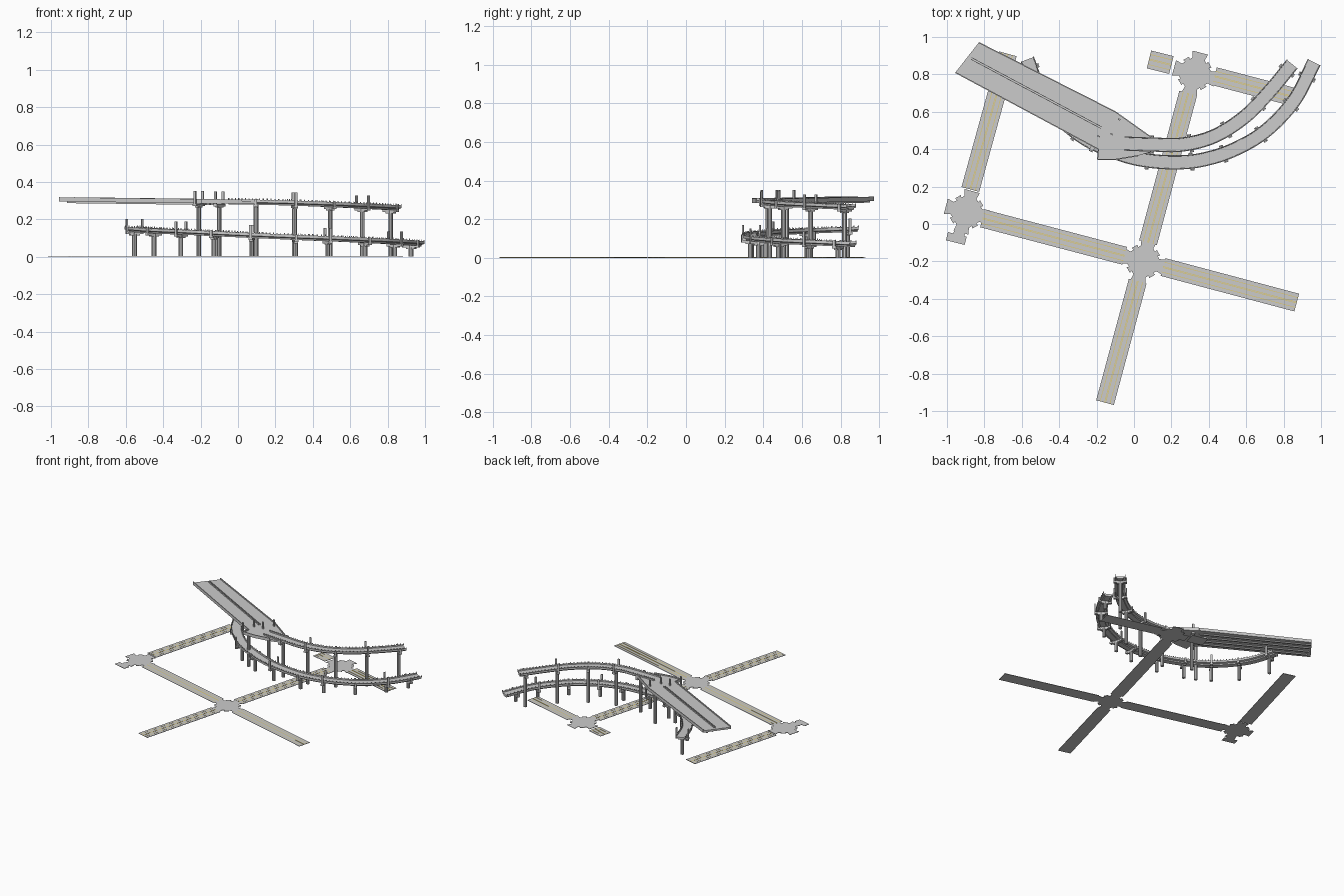
import bpy, bmesh, math
from mathutils import Vector, Matrix

if "Cube" in bpy.data.objects:
    bpy.data.objects.remove(bpy.data.objects["Cube"])

yellow = bpy.data.materials.new("road_yellow")
yellow.diffuse_color = (0.75, 0.6, 0.15, 1)
yellow.use_nodes = True
yellow.node_tree.nodes["Principled BSDF"].inputs["Base Color"].default_value = yellow.diffuse_color

def finish(name, bm, mat=None):
    bmesh.ops.recalc_face_normals(bm, faces=bm.faces)
    me = bpy.data.meshes.new(name)
    bm.to_mesh(me)
    bm.free()
    ob = bpy.data.objects.new(name, me)
    bpy.context.collection.objects.link(ob)
    if mat:
        me.materials.append(mat)
    return ob

def prism(bm, pts, bottom, top):
    """Closed outline extruded between two height functions of x."""
    lo = [bm.verts.new((x, y, bottom(x))) for x, y in pts]
    hi = [bm.verts.new((x, y, top(x))) for x, y in pts]
    bm.faces.new(lo)
    bm.faces.new(hi)
    n = len(pts)
    for i in range(n):
        bm.faces.new((lo[i], lo[(i + 1) % n], hi[(i + 1) % n], hi[i]))

def strip(bm, a, b, w, bottom, top, off=0.0):
    """Straight bar from a to b, shifted sideways by off."""
    a, b = Vector(a), Vector(b)
    d = (b - a).normalized()
    s = Vector((-d.y, d.x))
    a, b = a + s * off, b + s * off
    prism(bm, [a + s * w / 2, a - s * w / 2, b - s * w / 2, b + s * w / 2], bottom, top)

def box(bm, c, size, ang=0.0):
    m = Matrix.Translation(c) @ Matrix.Rotation(ang, 4, 'Z') @ Matrix.Diagonal((*size, 1))
    bmesh.ops.create_cube(bm, size=1, matrix=m)

def level(z):
    return lambda x: z

# Ground roads with yellow lane lines
roads = [((-0.81, 0.03), (-0.05, -0.17)), ((0.155, -0.23), (0.87, -0.42)),
         ((0.075, -0.10), (0.29, 0.70)), ((0.02, -0.305), (-0.155, -0.955)),
         ((-0.875, 0.185), (-0.675, 0.91)), ((0.08, 0.88), (0.20, 0.85)),
         ((0.43, 0.79), (0.85, 0.68))]
bm, lines = bmesh.new(), bmesh.new()
for a, b in roads:
    strip(bm, a, b, 0.098, level(0), level(0.003))
    for off in (-0.027, -0.003, 0.003, 0.027):
        strip(lines, a, b, 0.003, level(0.003), level(0.0036), off)
strip(bm, (-1.0, -0.065), (-0.90, -0.09), 0.045, level(0), level(0.003))
finish("ground_roads", bm)
finish("lane_lines", lines, yellow)

# Junctions: round plate with short notched arms
bm = bmesh.new()
tilt = math.radians(-15)
for cx, cy in ((0.05, -0.2), (-0.895, 0.065), (0.325, 0.805)):
    pts = []
    for k in range(8):
        a = tilt + k * math.pi / 4
        arm, half = (0.115, 0.042) if k % 2 == 0 else (0.093, 0.018)
        root = 0.08
        for r, s in ((root, -half * 0.8), (arm, -half), (arm, half), (root, half * 0.8)):
            pts.append((cx + r * math.cos(a) - s * math.sin(a), cy + r * math.sin(a) + s * math.cos(a)))
    prism(bm, pts, level(0), level(0.003))
strip(bm, (-0.925, -0.02), (-0.945, -0.085), 0.06, level(0), level(0.003))
finish("road_junctions", bm)

# Elevated wide deck, tapering into the upper ramp
def deck_z(x):
    return 0.309 - 0.0125 * (x + 0.95)

def above(h):
    return lambda x: deck_z(x) + h

outline = [(-0.955, 0.81), (-0.19, 0.40), (-0.195, 0.345), (-0.10, 0.345), (0.02, 0.365),
           (0.09, 0.385), (0.09, 0.465), (-0.10, 0.60), (-0.83, 0.97)]
bm = bmesh.new()
prism(bm, outline, above(-0.014), above(0))
finish("upper_deck", bm)
bm = bmesh.new()
for a, b in ((0, 1), (1, 2), (2, 3), (3, 4), (6, 7), (7, 8)):
    strip(bm, outline[a], outline[b], 0.006, above(-0.014), above(0.009))
for off in (-0.005, 0.005):
    strip(bm, (-0.87, 0.885), (-0.175, 0.515), 0.003, above(0), above(0.01), off)
finish("deck_barriers", bm)
bm = bmesh.new()
for off in (-0.07, -0.025, 0.025, 0.07):
    strip(bm, (-0.88, 0.885), (-0.16, 0.505), 0.012, above(-0.022), above(-0.014), off)
finish("deck_girders", bm)

# Curved ramps
def spline(pts, steps=8):
    p = [Vector(q) for q in pts]
    p = [2 * p[0] - p[1]] + p + [2 * p[-1] - p[-2]]
    out = []
    for i in range(1, len(p) - 2):
        for k in range(steps):
            t = k / steps
            a, b, c, d = p[i - 1:i + 3]
            out.append(0.5 * (2 * b + (c - a) * t + (2 * a - 5 * b + 4 * c - d) * t * t
                              + (3 * b - a - 3 * c + d) * t ** 3))
    return out + [p[-2]]

def side_at(path, i):
    d = path[min(i + 1, len(path) - 1)] - path[max(i - 1, 0)]
    return Vector((-d.y, d.x, 0)).normalized()

half_profile = [(0.032, 0), (0.033, 0.009), (0.038, 0.009), (0.038, -0.006), (0.022, -0.010), (0.020, -0.018)]
profile = half_profile + [(-u, v) for u, v in reversed(half_profile)]

def ramp(name, path):
    bm, posts = bmesh.new(), bmesh.new()
    rings = []
    for i, p in enumerate(path):
        s = side_at(path, i)
        rings.append([bm.verts.new(p + s * u + Vector((0, 0, v))) for u, v in profile])
        for e in (-0.0355, 0.0355):
            box(posts, p + s * e + Vector((0, 0, 0.010)), (0.004, 0.004, 0.012))
    n = len(profile)
    for r0, r1 in zip(rings, rings[1:]):
        for k in range(n):
            bm.faces.new((r0[k], r0[(k + 1) % n], r1[(k + 1) % n], r1[k]))
    bm.faces.new(rings[0])
    bm.faces.new(rings[-1])
    finish(name, bm)
    finish(name + "_rail_posts", posts)

upper = spline([(-0.05, 0.43, 0.298), (0.096, 0.425, 0.296), (0.26, 0.425, 0.292), (0.43, 0.47, 0.286),
                (0.594, 0.575, 0.279), (0.73, 0.715, 0.272), (0.845, 0.855, 0.266)])
lower = spline([(-0.57, 0.88, 0.152), (-0.50, 0.70, 0.146), (-0.39, 0.56, 0.140), (-0.25, 0.45, 0.134),
                (-0.09, 0.38, 0.126), (0.037, 0.345, 0.120), (0.19, 0.33, 0.113), (0.348, 0.34, 0.106),
                (0.524, 0.393, 0.099), (0.70, 0.495, 0.091), (0.856, 0.66, 0.083), (0.963, 0.864, 0.074)])
ramp("upper_ramp", upper)
ramp("lower_ramp", lower)

# Piers: column, crossbeam with end blocks, and tall side posts on alternates
def pier(bm, p, ang, tall, reach=0.048):
    h = p.z - 0.018
    bmesh.ops.create_cone(bm, cap_ends=True, segments=10, radius1=0.013, radius2=0.013, depth=h,
                          matrix=Matrix.Translation((p.x, p.y, h / 2)))
    box(bm, (p.x, p.y, h - 0.005), (0.022, 2 * reach, 0.012), ang)
    box(bm, (p.x, p.y, h - 0.013), (0.020, 1.1 * reach, 0.010), ang)
    for e in (-1, 1):
        s = Vector((-math.sin(ang), math.cos(ang))) * e * (reach - 0.004)
        top = 0.052 if tall else 0.012
        box(bm, (p.x + s.x, p.y + s.y, (h + p.z + top) / 2), (0.014, 0.008, p.z + top - h), ang)

def piers(name, path, xs, first_tall):
    bm = bmesh.new()
    for k, x in enumerate(xs):
        i = min(range(len(path)), key=lambda j: abs(path[j].x - x))
        s = side_at(path, i)
        pier(bm, path[i], math.atan2(-s.x, s.y), k % 2 == first_tall)
    finish(name, bm)

piers("upper_piers", upper, (0.10, 0.30, 0.49, 0.67, 0.81), 1)
piers("lower_piers", lower, (-0.555, -0.45, -0.30, -0.12, 0.08, 0.30, 0.49, 0.68, 0.83, 0.93), 0)
bm = bmesh.new()
pier(bm, Vector((-0.21, 0.43, 0.299)), math.radians(-28), True)
pier(bm, Vector((-0.10, 0.52, 0.298)), math.radians(-28), True)
finish("deck_piers", bm)
